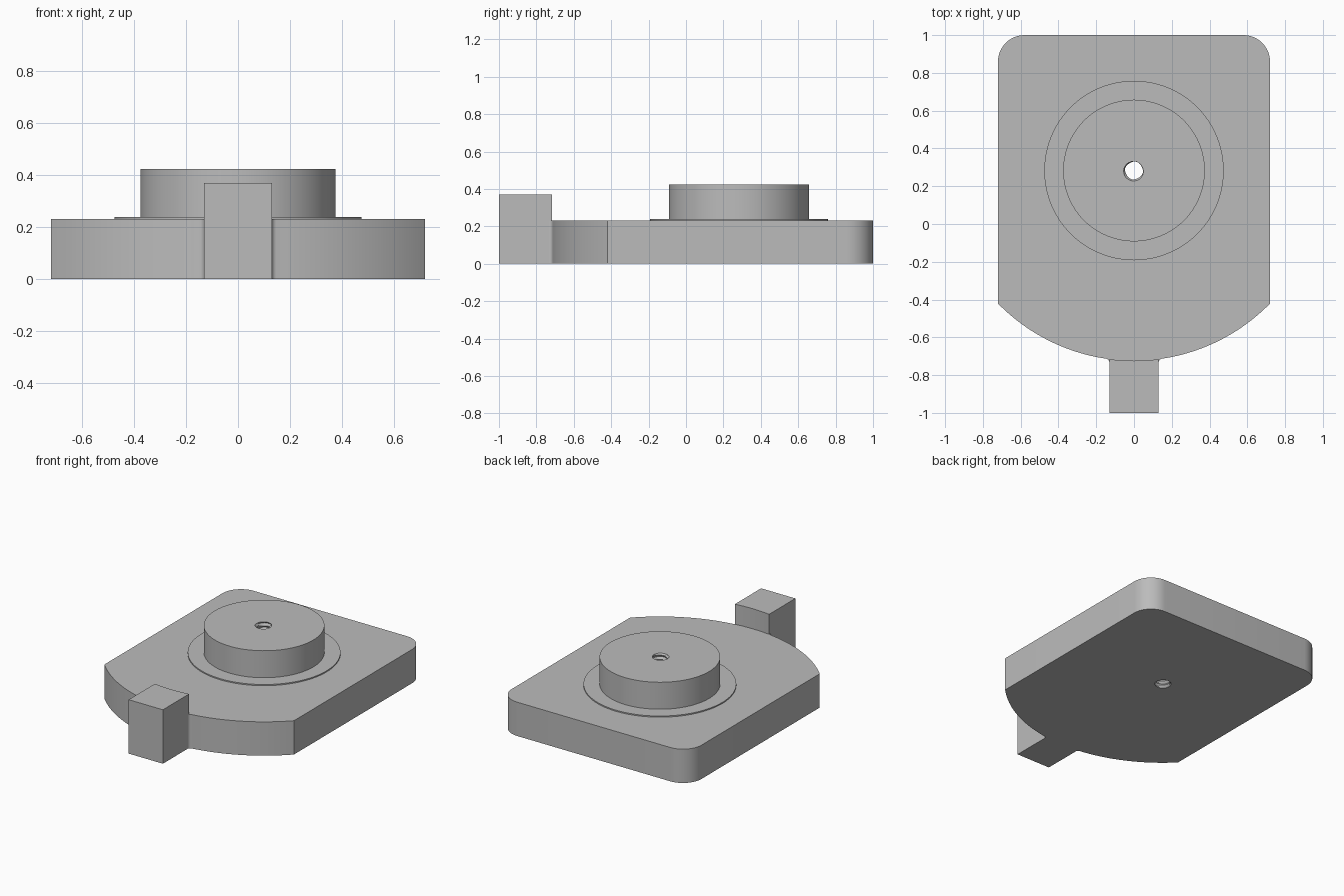
import bpy, bmesh
from math import pi, sin, cos, acos, atan2, sqrt, radians

if "Cube" in bpy.data.objects:
    bpy.data.objects.remove(bpy.data.objects["Cube"], do_unlink=True)

HALF_W, PLATE_H = 0.72, 0.232      # plate half width and thickness
CY, NOSE_R = 0.283, 1.007          # shared centre of boss, bore and rounded front
TAB_W, TAB_H, FILLET = 0.13, 0.37, 0.02

grey = bpy.data.materials.new("plain_grey")
grey.use_nodes = True
grey.diffuse_color = (0.5, 0.5, 0.5, 1)
grey.node_tree.nodes["Principled BSDF"].inputs["Base Color"].default_value = (0.5, 0.5, 0.5, 1)


def arc(cx, cy, r, a0, a1, n):
    steps = [a0 + (a1 - a0) * i / n for i in range(n + 1)]
    return [(cx + r * cos(a), cy + r * sin(a)) for a in steps]


def make_object(name, bm):
    bmesh.ops.remove_doubles(bm, verts=bm.verts, dist=1e-5)
    bmesh.ops.recalc_face_normals(bm, faces=bm.faces)
    mesh = bpy.data.meshes.new(name)
    bm.to_mesh(mesh)
    bm.free()
    mesh.materials.append(grey)
    obj = bpy.data.objects.new(name, mesh)
    bpy.context.collection.objects.link(obj)
    return obj


def extrude_outline(name, outline, height):
    bm = bmesh.new()
    face = bm.faces.new([bm.verts.new((x, y, 0)) for x, y in outline])
    top = bmesh.ops.extrude_face_region(bm, geom=[face], use_keep_orig=True)
    verts = [g for g in top["geom"] if isinstance(g, bmesh.types.BMVert)]
    bmesh.ops.translate(bm, verts=verts, vec=(0, 0, height))
    return make_object(name, bm)


def stack_rings(name, rings):
    """Skin a list of closed rings of 3D points and cap both ends."""
    bm = bmesh.new()
    loops = [[bm.verts.new(p) for p in ring] for ring in rings]
    n = len(loops[0])
    for low, high in zip(loops, loops[1:]):
        for i in range(n):
            j = (i + 1) % n
            bm.faces.new((low[i], low[j], high[j], high[i]))
    bm.faces.new(loops[0][::-1])
    bm.faces.new(loops[-1])
    return make_object(name, bm)


# Base plate: filleted neck, rounded front, straight sides, rounded back corners
fx = TAB_W + FILLET
fy = CY - sqrt((NOSE_R + FILLET) ** 2 - fx ** 2)
half = arc(fx, fy, FILLET, pi, atan2(CY - fy, -fx), 6)
half += arc(0, CY, NOSE_R, atan2(fy - CY, fx), -acos(HALF_W / NOSE_R), 24)[1:]
half += arc(HALF_W - 0.14, 0.86, 0.14, 0, pi / 2, 12)
plate = extrude_outline("base_plate", half + [(-x, y) for x, y in reversed(half)], PLATE_H)

# Front tab, its back following the rounded front
spread = acos(TAB_W / NOSE_R)
tab_outline = [(-TAB_W, -1), (TAB_W, -1)] + arc(0, CY, NOSE_R, -spread, spread - pi, 8)
tab = extrude_outline("front_tab", tab_outline, TAB_H)

# Round boss on a thin flange
profile = [(0.475, PLATE_H), (0.475, 0.24), (0.375, 0.24), (0.375, 0.425)]
boss = stack_rings("round_boss", [
    [(x, y, z) for x, y in arc(0, CY, r, 0, 2 * pi, 96)[:-1]] for r, z in profile])

# Threaded bore through boss and plate
PITCH, ROWS, SEG = 0.03, 64, 32
bore_rings = []
for row in range(ROWS):
    z = -0.02 + row * PITCH / 4
    ring = []
    for s in range(SEG):
        phase = (z / PITCH - s / SEG) % 1
        r = 0.045 + 0.014 * (1 - abs(2 * phase - 1))
        a = 2 * pi * s / SEG
        ring.append((r * cos(a), CY + r * sin(a), z))
    bore_rings.append(ring)
cutter = stack_rings("bore_cutter", bore_rings)
cutter.hide_render = True

for part in (plate, boss):
    cut = part.modifiers.new("bore", 'BOOLEAN')
    cut.operation, cut.solver, cut.object = 'DIFFERENCE', 'EXACT', cutter
    bpy.context.view_layer.update()
    evaluated = part.evaluated_get(bpy.context.evaluated_depsgraph_get())
    mesh = bpy.data.meshes.new_from_object(evaluated)
    part.modifiers.clear()
    part.data = mesh
bpy.data.objects.remove(cutter, do_unlink=True)

# Smooth curved walls, keep the rims sharp
bpy.ops.object.select_all(action='DESELECT')
for part in (plate, tab, boss):
    part.select_set(True)
    bpy.context.view_layer.objects.active = part
bpy.ops.object.shade_smooth_by_angle(angle=radians(30))
